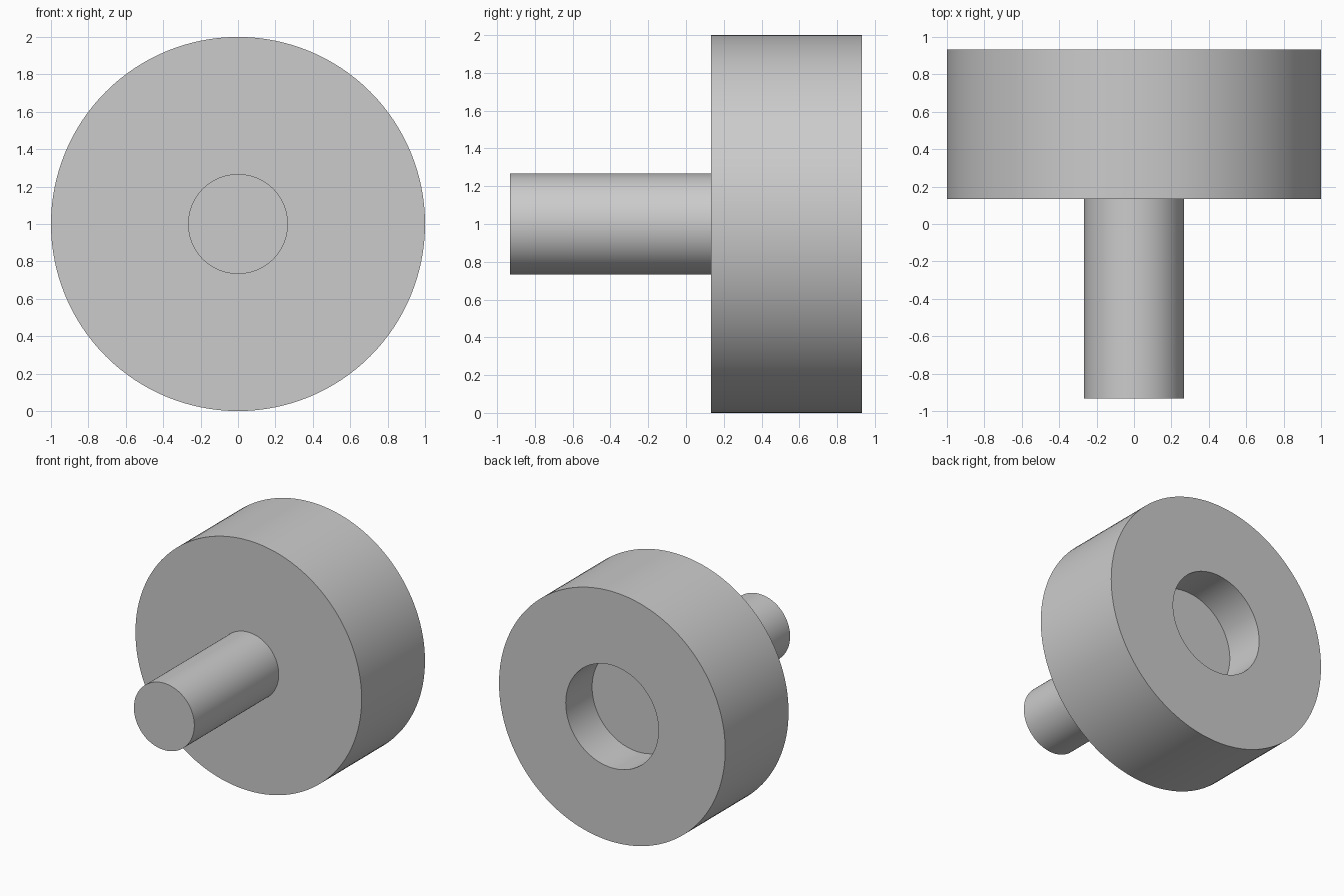
import bpy, bmesh, math
from mathutils import Vector

cube = bpy.data.objects.get("Cube")
if cube:
    bpy.data.objects.remove(cube, do_unlink=True)

# Single grey material
GREY = (0.6, 0.6, 0.6, 1.0)
grey = bpy.data.materials.new("plain_grey")
grey.use_nodes = True
grey.diffuse_color = GREY
grey.node_tree.nodes["Principled BSDF"].inputs["Base Color"].default_value = GREY

# Main sizes
DISC_R, SHAFT_R, BORE_R = 1.0, 0.267, 0.41
FRONT, SHOULDER, BACK = -0.933, 0.133, 0.933
BORE_FLOOR = BACK - 0.333
SEGMENTS = 128


def lathe(name, profile, centre):
    """Revolve (radius, y) points around the y axis through centre."""
    bm = bmesh.new()
    verts = [bm.verts.new(centre + Vector((r, y, 0))) for r, y in profile]
    edges = [bm.edges.new(pair) for pair in zip(verts, verts[1:])]
    bmesh.ops.spin(bm, geom=verts + edges, cent=centre, axis=(0, 1, 0),
                   angle=math.tau, steps=SEGMENTS, use_duplicate=False)
    bmesh.ops.remove_doubles(bm, verts=bm.verts, dist=0.0001)
    bmesh.ops.recalc_face_normals(bm, faces=bm.faces)
    mesh = bpy.data.meshes.new(name)
    bm.to_mesh(mesh)
    bm.free()
    mesh.materials.append(grey)
    obj = bpy.data.objects.new(name, mesh)
    bpy.context.collection.objects.link(obj)
    return obj


# Shaft, disc and blind bore turned as one solid
knob = lathe("disc_with_shaft", [
    (0, FRONT), (SHAFT_R, FRONT),
    (SHAFT_R, SHOULDER), (DISC_R, SHOULDER),
    (DISC_R, BACK), (BORE_R, BACK),
    (BORE_R, BORE_FLOOR), (0, BORE_FLOOR),
], Vector((0, 0, DISC_R)))

# Smooth round walls, crisp rims
bpy.ops.object.select_all(action='DESELECT')
knob.select_set(True)
bpy.context.view_layer.objects.active = knob
bpy.ops.object.shade_smooth_by_angle(angle=math.radians(30))
